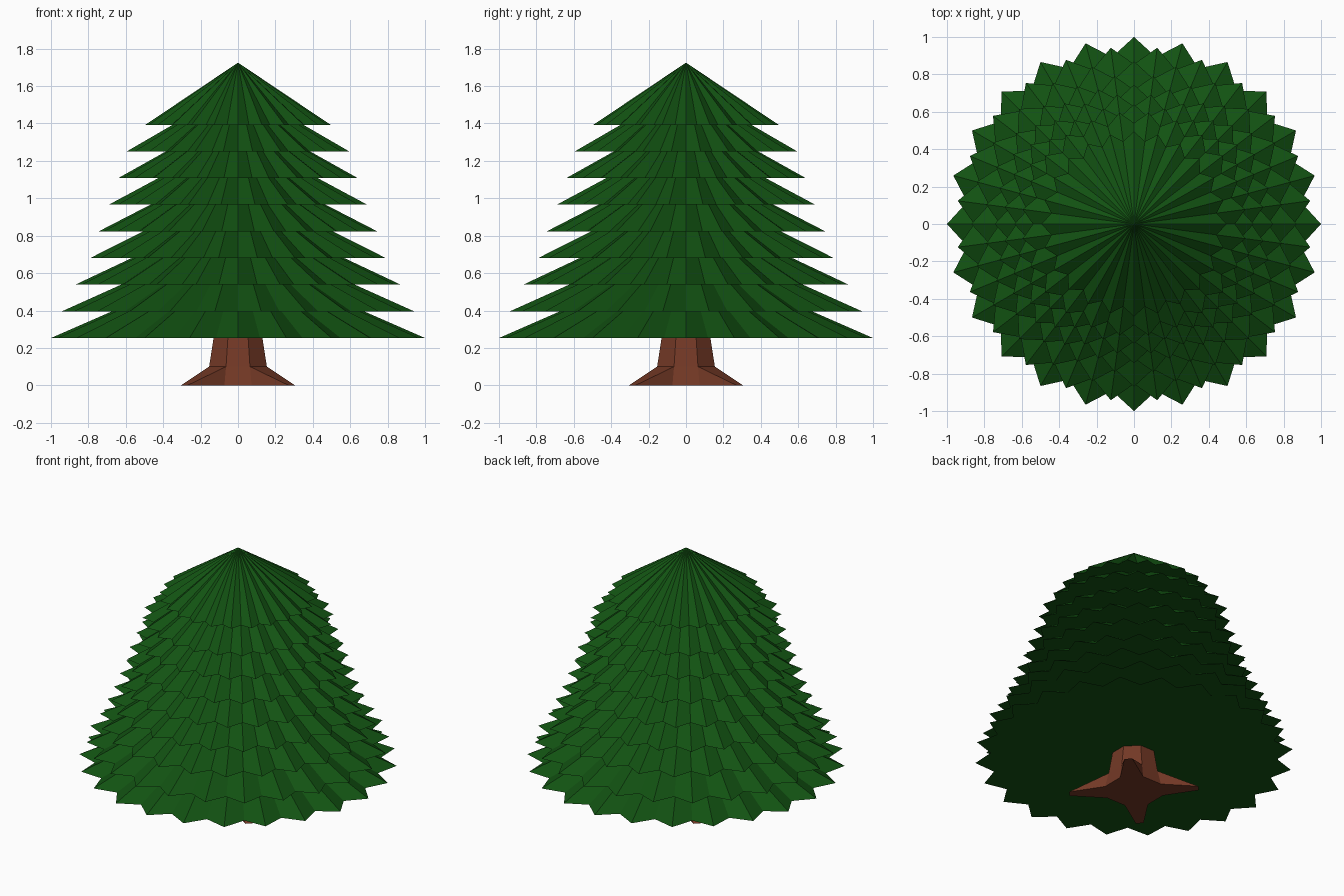
import bpy, bmesh
from math import pi, sin, cos
from mathutils import Matrix, Vector

if "Cube" in bpy.data.objects:
    bpy.data.objects.remove(bpy.data.objects["Cube"])


def material(name, rgb):
    mat = bpy.data.materials.new(name)
    mat.use_nodes = True
    mat.diffuse_color = (*rgb, 1)
    bsdf = mat.node_tree.nodes["Principled BSDF"]
    bsdf.inputs["Base Color"].default_value = (*rgb, 1)
    bsdf.inputs["Roughness"].default_value = 0.9
    return mat


def finish(name, bm, mat):
    bmesh.ops.recalc_face_normals(bm, faces=bm.faces)
    mesh = bpy.data.meshes.new(name)
    bm.to_mesh(mesh)
    bm.free()
    mesh.materials.append(mat)
    obj = bpy.data.objects.new(name, mesh)
    bpy.context.collection.objects.link(obj)
    return obj


needle_green = material("needle_green", (0.006, 0.085, 0.006))
bark_brown = material("bark_brown", (0.175, 0.041, 0.019))

POINTS = 24
NOTCH = 0.9


def branch_tier(name, radius, base, apex, turn):
    """Pleated cone with a star-shaped rim and a flat underside."""
    bm = bmesh.new()
    top = bm.verts.new((0, 0, apex))
    rim = []
    for i in range(POINTS * 2):
        r = radius * (NOTCH if i % 2 else 1)
        a = (i + turn) * pi / POINTS
        rim.append(bm.verts.new((r * cos(a), r * sin(a), base)))
    for i, v in enumerate(rim):
        bm.faces.new((v, rim[(i + 1) % len(rim)], top))
    bm.faces.new(rim[::-1])
    return finish(name, bm, needle_green)


# Nine stacked branch tiers, every other one turned by half a point
radii = [1.0, 0.95, 0.87, 0.797, 0.745, 0.697, 0.64, 0.6, 0.495]
for n, radius in enumerate(radii):
    branch_tier(f"branch_tier_{n + 1}", radius, 0.253 + 0.1425 * n,
                0.69 + 0.1294 * n, n % 2)


# Trunk: tapered octagon whose diagonal sides flare into four roots
def octagon(bm, radius, z):
    return [bm.verts.new((radius * cos(a), radius * sin(a), z))
            for a in [(k + 0.5) * pi / 4 for k in range(8)]]


bm = bmesh.new()
foot, waist, top = [octagon(bm, r, z) for r, z in
                    ((0.19, 0), (0.167, 0.1), (0.13, 0.32))]
outline = []
for k in range(8):
    j = (k + 1) % 8
    bm.faces.new((waist[k], waist[j], top[j], top[k]))
    if k % 2:
        bm.faces.new((foot[k], foot[j], waist[j], waist[k]))
    else:
        spin = Matrix.Rotation(k * pi / 4, 3, "Z")
        near, far = [bm.verts.new(spin @ Vector(p)) for p in
                     ((0.305, 0.27, 0), (0.27, 0.305, 0))]
        bm.faces.new((near, far, waist[j], waist[k]))
        bm.faces.new((foot[k], near, waist[k]))
        bm.faces.new((far, foot[j], waist[j]))
        outline += [foot[k], near, far, foot[j]]
bm.faces.new(outline[::-1])
bm.faces.new(top)
finish("trunk", bm, bark_brown)
